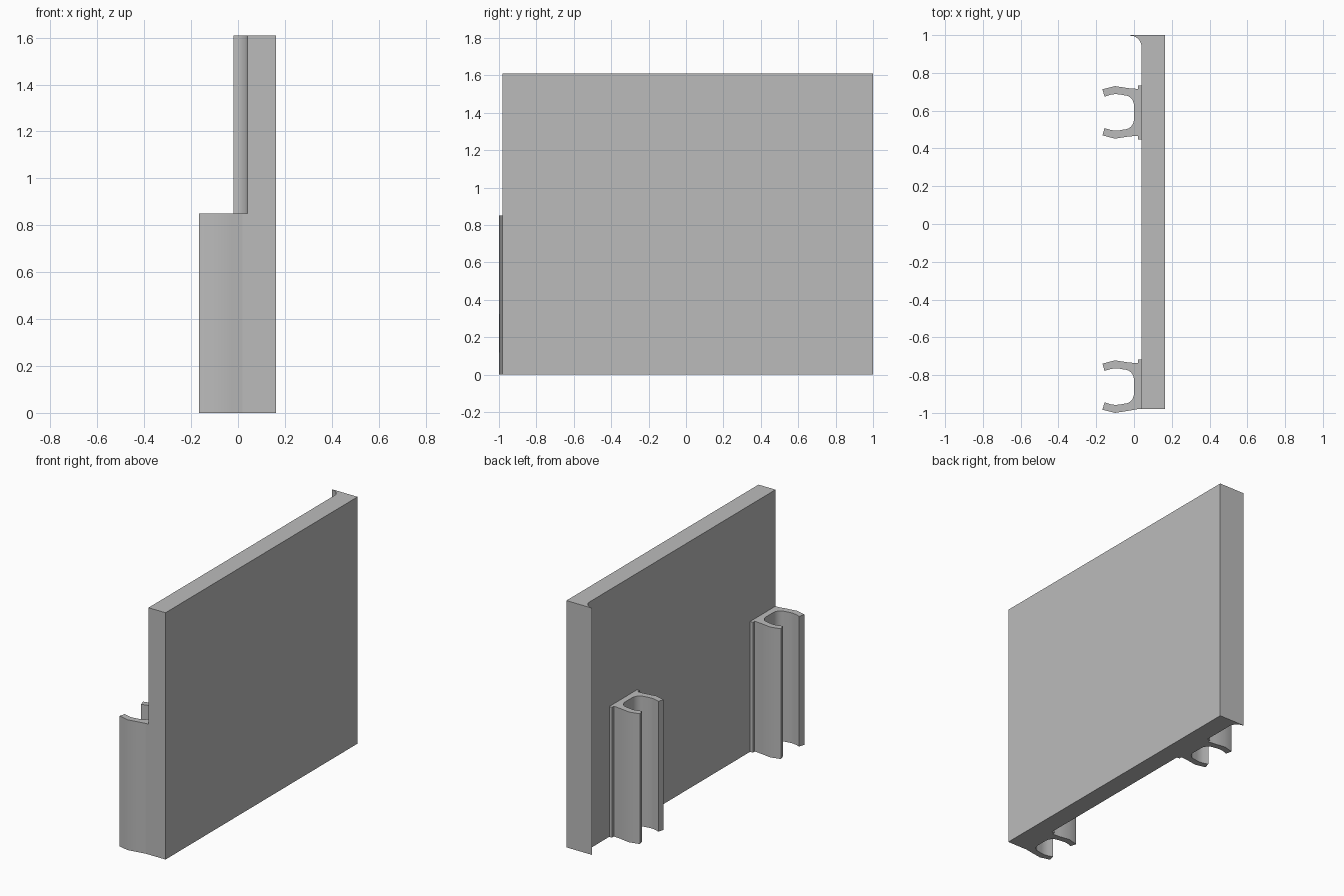
import bpy
import bmesh
from math import sin, cos, radians

cube = bpy.data.objects.get("Cube")
if cube:
    bpy.data.objects.remove(cube, do_unlink=True)

PANEL_H, CLIP_H = 1.61, 0.85
FACE, BACK = 0.04, 0.163          # panel faces in x
FRONT_EDGE, REAR_EDGE = -0.98, 1.0

grey = bpy.data.materials.new("plain grey")
grey.use_nodes = True
colour = (0.5, 0.5, 0.5, 1)
grey.diffuse_color = colour
grey.node_tree.nodes["Principled BSDF"].inputs["Base Color"].default_value = colour


def arc(cx, cy, rx, ry, start, end, steps=10):
    """Points along an elliptical arc, angles in degrees."""
    angles = [radians(start + (end - start) * i / steps) for i in range(steps + 1)]
    return [(cx + rx * cos(a), cy + ry * sin(a)) for a in angles]


def extrude(name, outline, height):
    """Upright prism from a plan outline."""
    bm = bmesh.new()
    base = bm.faces.new([bm.verts.new((x, y, 0)) for x, y in outline])
    top = bmesh.ops.extrude_face_region(bm, geom=[base])["geom"]
    verts = [v for v in top if isinstance(v, bmesh.types.BMVert)]
    bmesh.ops.translate(bm, verts=verts, vec=(0, 0, height))
    bmesh.ops.recalc_face_normals(bm, faces=bm.faces)
    mesh = bpy.data.meshes.new(name)
    bm.to_mesh(mesh)
    bm.free()
    mesh.materials.append(grey)
    obj = bpy.data.objects.new(name, mesh)
    bpy.context.collection.objects.link(obj)
    bpy.ops.object.select_all(action="DESELECT")
    obj.select_set(True)
    bpy.context.view_layer.objects.active = obj
    bpy.ops.object.shade_smooth_by_angle(angle=radians(25))
    return obj


# Panel with a concave flared lip along its rear edge
lip = arc(-0.02, 0.937, 0.06, 0.06, 0, 90)
extrude("panel", [(FACE, FRONT_EDGE), (BACK, FRONT_EDGE), (BACK, REAR_EDGE),
                  (-0.02, REAR_EDGE)] + lip[::-1], PANEL_H)

# Half of a spring clip: foot, outer jaw, tip, then the rounded socket
half_clip = [(FACE, 0.143), (0.02, 0.143), (0.02, 0.124), (-0.03, 0.128),
             (-0.10, 0.139), (-0.167, 0.122), (-0.156, 0.083),
             (-0.125, 0.093), (-0.10, 0.097), (-0.075, 0.095)]
half_clip += arc(-0.05, 0.035, 0.05, 0.055, 90, 0)
clip = half_clip + [(x, -y) for x, y in reversed(half_clip)]

# Feet are trimmed flush where a clip meets the panel's front edge
for name, centre in (("rear_clip", 0.591), ("front_clip", -0.861)):
    outline = [(x, max(y + centre, FRONT_EDGE) if x > 0.01 else y + centre)
               for x, y in clip]
    extrude(name, outline, CLIP_H)
